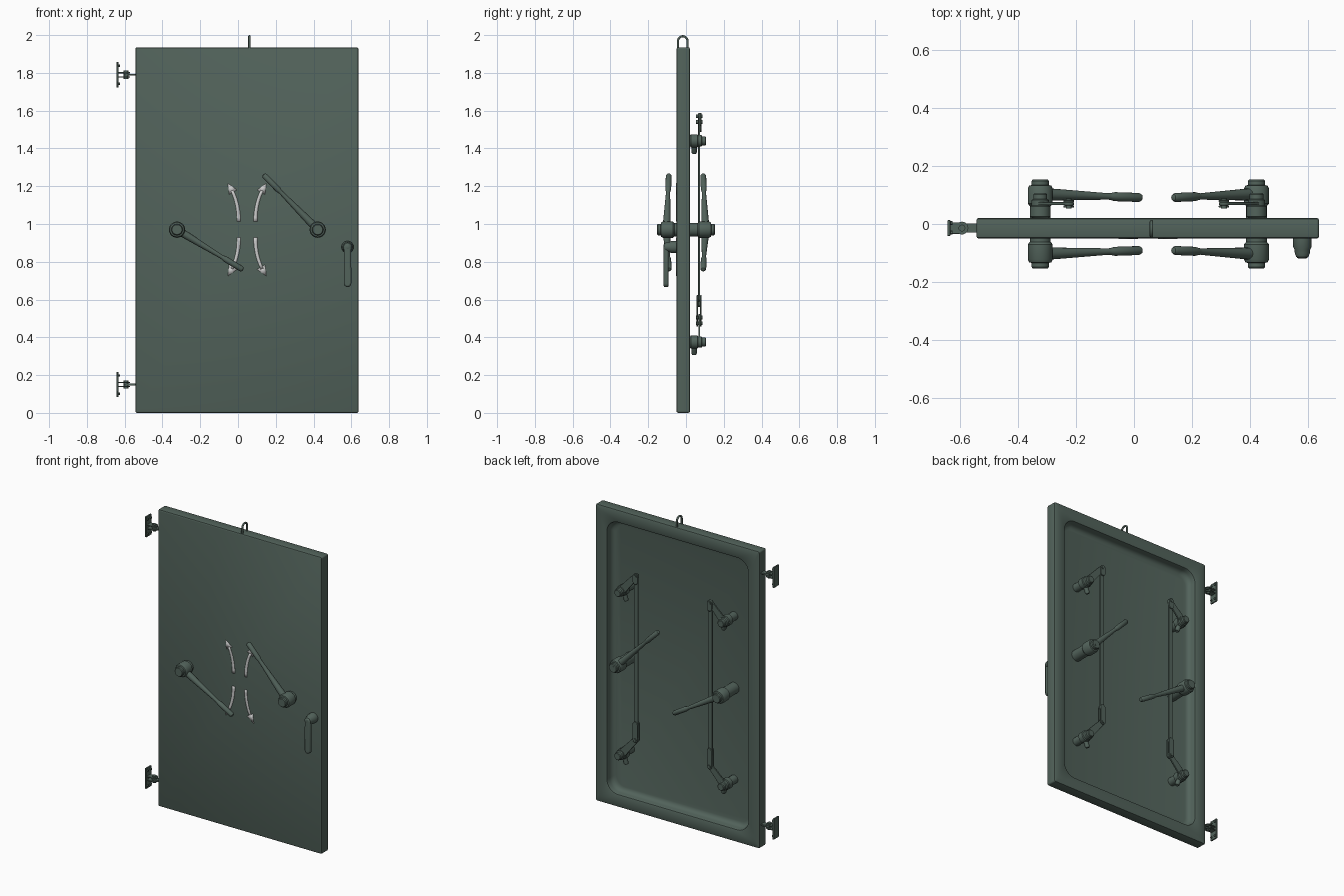
import bpy, bmesh, math
from mathutils import Vector, Matrix

if "Cube" in bpy.data.objects:
    bpy.data.objects.remove(bpy.data.objects["Cube"])

def material(name, color):
    m = bpy.data.materials.new(name)
    m.diffuse_color = (*color, 1)
    m.use_nodes = True
    m.node_tree.nodes["Principled BSDF"].inputs["Base Color"].default_value = m.diffuse_color
    return m

GREEN = material("green_paint", (0.085, 0.125, 0.105))
WHITE = material("marking_paint", (0.6, 0.6, 0.58))

def finish(name, bm, mat=GREEN, bevel=0):
    bmesh.ops.recalc_face_normals(bm, faces=bm.faces)
    me = bpy.data.meshes.new(name)
    bm.to_mesh(me)
    bm.free()
    ob = bpy.data.objects.new(name, me)
    bpy.context.collection.objects.link(ob)
    me.materials.append(mat)
    if bevel:
        b = ob.modifiers.new("bevel", 'BEVEL')
        b.width, b.segments, b.limit_method = bevel, 2, 'ANGLE'
    return ob

def skin(name, rings, bevel=0):
    """Bridge equal-length point rings and cap both ends."""
    bm = bmesh.new()
    vs = [[bm.verts.new(p) for p in r] for r in rings]
    n = len(vs[0])
    for a, b in zip(vs, vs[1:]):
        for i in range(n):
            bm.faces.new((a[i], a[(i + 1) % n], b[(i + 1) % n], b[i]))
    bm.faces.new(vs[0])
    bm.faces.new(vs[-1])
    return finish(name, bm, bevel=bevel)

def lathe(name, profile, origin, axis, n=24):
    """Turned part: profile of (radius, distance along axis)."""
    q = Vector(axis).to_track_quat('Z', 'Y')
    o = Vector(origin)
    return skin(name, [[o + q @ Vector((r * math.cos(t), r * math.sin(t), h))
                        for t in (2 * math.pi * i / n for i in range(n))] for r, h in profile])

def link(name, p, q, rp, rq, y0, y1, bevel=0.002):
    """Flat round-ended bar between two (x, z) points."""
    a = math.atan2(q[1] - p[1], q[0] - p[0])
    pts = []
    for c, r, s in ((p, rp, a + math.pi / 2), (q, rq, a - math.pi / 2)):
        for i in range(9):
            t = s + math.pi * i / 8
            pts.append((c[0] + r * math.cos(t), c[1] + r * math.sin(t)))
    return skin(name, [[(x, y, z) for x, z in pts] for y in (y0, y1)], bevel)

def box(name, lo, hi, bevel=0.003):
    x0, y0, z0 = lo
    x1, y1, z1 = hi
    return skin(name, [[(x0, y0, z), (x1, y0, z), (x1, y1, z), (x0, y1, z)] for z in (z0, z1)], bevel)

def rounded(inset, r, y):
    cx, cz, w, h = 0.0475, 0.9675, 0.5905 - inset, 0.9675 - inset
    out = []
    for k, (sx, sz) in enumerate(((1, 1), (-1, 1), (-1, -1), (1, -1))):
        for i in range(9):
            t = math.pi / 2 * (k + i / 8)
            out.append((cx + sx * (w - r) + r * math.cos(t), y, cz + sz * (h - r) + r * math.sin(t)))
    return out

# door leaf: flat front, dished back inside a wide rim
skin("door_leaf", [rounded(i, r, y) for i, r, y in (
    (.008, .004, -.05), (.002, .008, -.047), (0, .01, -.041),
    (0, .01, .012), (.002, .008, .018), (.008, .004, .021),
    (.074, .085, .021), (.080, .08, .018), (.083, .077, .010), (.084, .076, -.008),
    (.089, .075, -.022), (.099, .07, -.031), (.112, .065, -.035))])

# lifting eye on the top edge
cu = bpy.data.curves.new("lifting_eye", 'CURVE')
cu.dimensions = '3D'
cu.bevel_depth, cu.bevel_resolution = 0.006, 3
path = [(-.042, 1.925)] + [(-.017 - .025 * math.cos(math.pi * i / 12), 1.969 + .025 * math.sin(math.pi * i / 12))
                           for i in range(13)] + [(.008, 1.925)]
sp = cu.splines.new('POLY')
sp.points.add(len(path) - 1)
for pt, (y, z) in zip(sp.points, path):
    pt.co = (.06, y, z, 1)
eye = bpy.data.objects.new("lifting_eye", cu)
bpy.context.collection.objects.link(eye)
cu.materials.append(GREEN)

# hinges
for z in (1.79, 0.15):
    box("hinge_plate", (-.643, -.041, z - .067), (-.633, .013, z + .067), .002)
    for dz in (-.048, .048):
        for y in (-.03, .003):
            lathe("hinge_bolt", [(.007, 0), (.007, .008)], (-.634, y, z + dz), (1, 0, 0), 6)
    for dz in (-.014, .008):
        box("hinge_bracket", (-.636, -.034, z + dz), (-.594, .006, z + dz + .006), .001)
        lathe("hinge_eye", [(.022, 0), (.022, .006)], (-.593, -.014, z + dz), (0, 0, 1))
    lathe("hinge_pin", [(.012, -.022), (.012, .022)], (-.593, -.014, z), (0, 0, 1), 12)
    box("hinge_arm", (-.6, -.030, z - .005), (-.535, .002, z + .005), .001)

# main lever handles, outside and inside
for x, z, tx, tz in ((-.323, .97, .027, .757), (.422, .97, .134, 1.262)):
    for s, base in ((-1, .045), (1, -.036)):
        lathe("handle_boss", [(.036, base), (.036, .062), (.043, .07), (.043, .122), (.038, .132), (.030, .134),
                              (.030, .148), (.026, .153)], (x, 0, z), (0, s, 0))
        lathe("handle_bolt", [(.013, .15), (.013, .1535)], (x, 0, z), (0, s, 0), 6)
        d = Vector((tx - x, -s * .012, tz - z))
        L = d.length
        lathe("handle_lever", [(.021, 0), (.020, .06), (.011, L - .135), (.012, L - .125), (.0155, L - .11),
                               (.0155, L - .012), (.011, L - .003), (.004, L)], (x, s * .103, z), d, 16)

# small latch handle near the free edge
lathe("latch_boss", [(.032, .045), (.032, .078), (.027, .088), (.026, .1), (.021, .113), (.010, .119)],
      (.58, 0, .878), (0, -1, 0))
link("latch_lever", (.58, .878), (.58, .686), .019, .020, -.119, -.092, .008)

# inside linkages: corner pivots, cranks and connecting bars
for x, rx, dz in ((-.323, -.225, .10), (.422, .310, .130)):
    for z in (1.44, .375):
        lathe("crank_pivot", [(.027, -.036), (.027, .02), (.035, .026), (.035, .060), (.030, .064), (.030, .082),
                              (.024, .086), (.024, .102), (.020, .106)], (x, 0, z), (0, 1, 0))
        side = 1 if x < 0 else -1
        lathe("dog_pin", [(.015, 0), (.015, .062), (.011, .07)], (x, .043, z), (side * .35, 0, -1), 12)
        link("crank_arm", (x, z), (rx, z + dz), .026, .018, .065, .075)
        lathe("crank_pin", [(.010, .054), (.010, .088)], (rx, 0, z + dz), (0, 1, 0), 12)
    link("connecting_bar", (rx, 1.44 + dz), (rx, .375 + dz + .1), .015, .015, .074, .064)
    link("bar_top_eye", (rx, 1.44 + dz), (rx, 1.44 + dz - .035), .018, .018, .075, .083)
    for y0, y1 in ((.056, .064), (.075, .083)):
        link("bar_clevis", (rx, .375 + dz), (rx, .375 + dz + .1), .018, .018, y0, y1)

# painted curved arrows, mirrored both ways about the handles
for sx in (-1, 1):
    for sz in (-1, 1):
        bm = bmesh.new()
        P = lambda u, v: bm.verts.new((.048 + sx * u, -.0512, .97 + sz * v))
        prev = None
        for i in range(9):
            t = i / 8
            c = (.044 + .035 * t ** 2.2, .042 + .165 * t)
            w = .010 - .003 * t
            cur = (P(c[0] - w, c[1] + w * .4 * t), P(c[0] + w, c[1] - w * .4 * t))
            if prev:
                bm.faces.new((prev[0], prev[1], cur[1], cur[0]))
            prev = cur
        bm.faces.new((P(.053, .210), P(.095, .186), P(.102, .246)))
        ob = finish("direction_arrow", bm, WHITE)
        so = ob.modifiers.new("thickness", 'SOLIDIFY')
        so.thickness, so.offset = .001, 0

# smooth shading with crisp edges
for ob in bpy.data.objects:
    if ob.type == 'MESH':
        ob.select_set(True)
        bpy.context.view_layer.objects.active = ob
bpy.ops.object.shade_smooth_by_angle(angle=math.radians(35))
